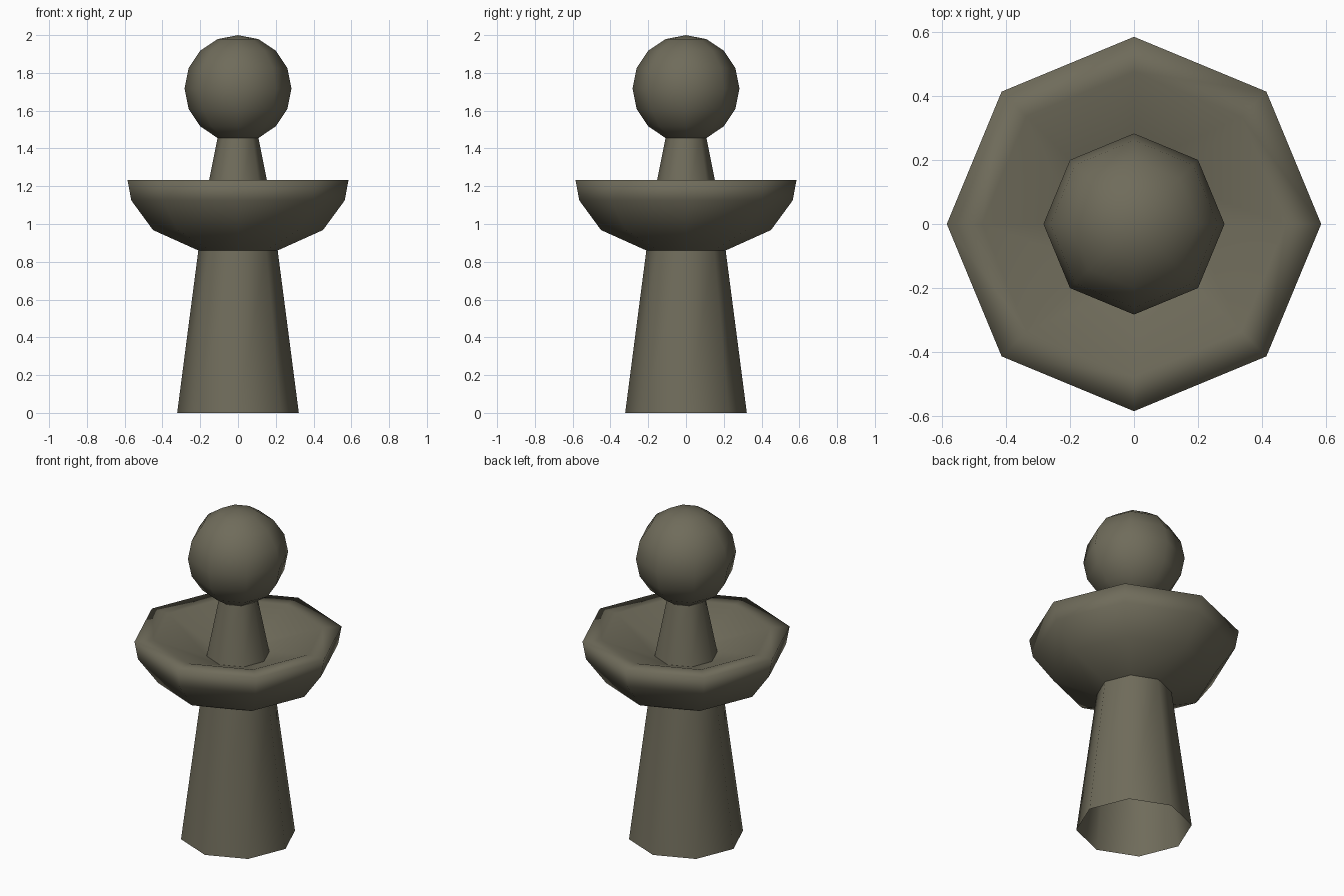
import bpy, math

if "Cube" in bpy.data.objects:
    bpy.data.objects.remove(bpy.data.objects["Cube"])

SIDES = 8
stone = bpy.data.materials.new("olive grey stone")
stone.diffuse_color = (0.16, 0.149, 0.104, 1)
stone.use_nodes = True
stone.node_tree.nodes["Principled BSDF"].inputs["Base Color"].default_value = stone.diffuse_color


def lathe(name, profile):
    """Spin a (radius, height) profile into an eight-sided smooth shell."""
    verts, rings, faces = [], [], []
    for r, z in profile:
        if r < 1e-4:                       # pole: one shared vertex
            rings.append([len(verts)] * SIDES)
            verts.append((0, 0, z))
        else:
            rings.append([len(verts) + i for i in range(SIDES)])
            verts += [(r * math.cos(math.tau * i / SIDES),
                       r * math.sin(math.tau * i / SIDES), z) for i in range(SIDES)]
    for a, b in zip(rings, rings[1:]):
        for i in range(SIDES):
            j = (i + 1) % SIDES
            faces.append(list(dict.fromkeys((a[i], a[j], b[j], b[i]))))
    mesh = bpy.data.meshes.new(name)
    mesh.from_pydata(verts, [], faces)
    mesh.materials.append(stone)
    mesh.shade_smooth()
    obj = bpy.data.objects.new(name, mesh)
    bpy.context.collection.objects.link(obj)
    return obj


# tapered pedestal, open underneath
lathe("pedestal", [(0.322, 0), (0.21, 0.86)])

# basin: outer wall, flat rim, shallow sloping inner floor
lathe("basin", [(0.21, 0.86), (0.45, 0.968), (0.565, 1.125), (0.585, 1.233),
                (0.475, 1.233), (0.177, 1.112)])

# tapered neck
lathe("neck", [(0.177, 1.112), (0.108, 1.456)])

# ball finial
R, CZ = 0.283, 1.717
lathe("ball", [(R * math.sin(math.pi * k / 8), CZ - R * math.cos(math.pi * k / 8))
               for k in range(9)])
